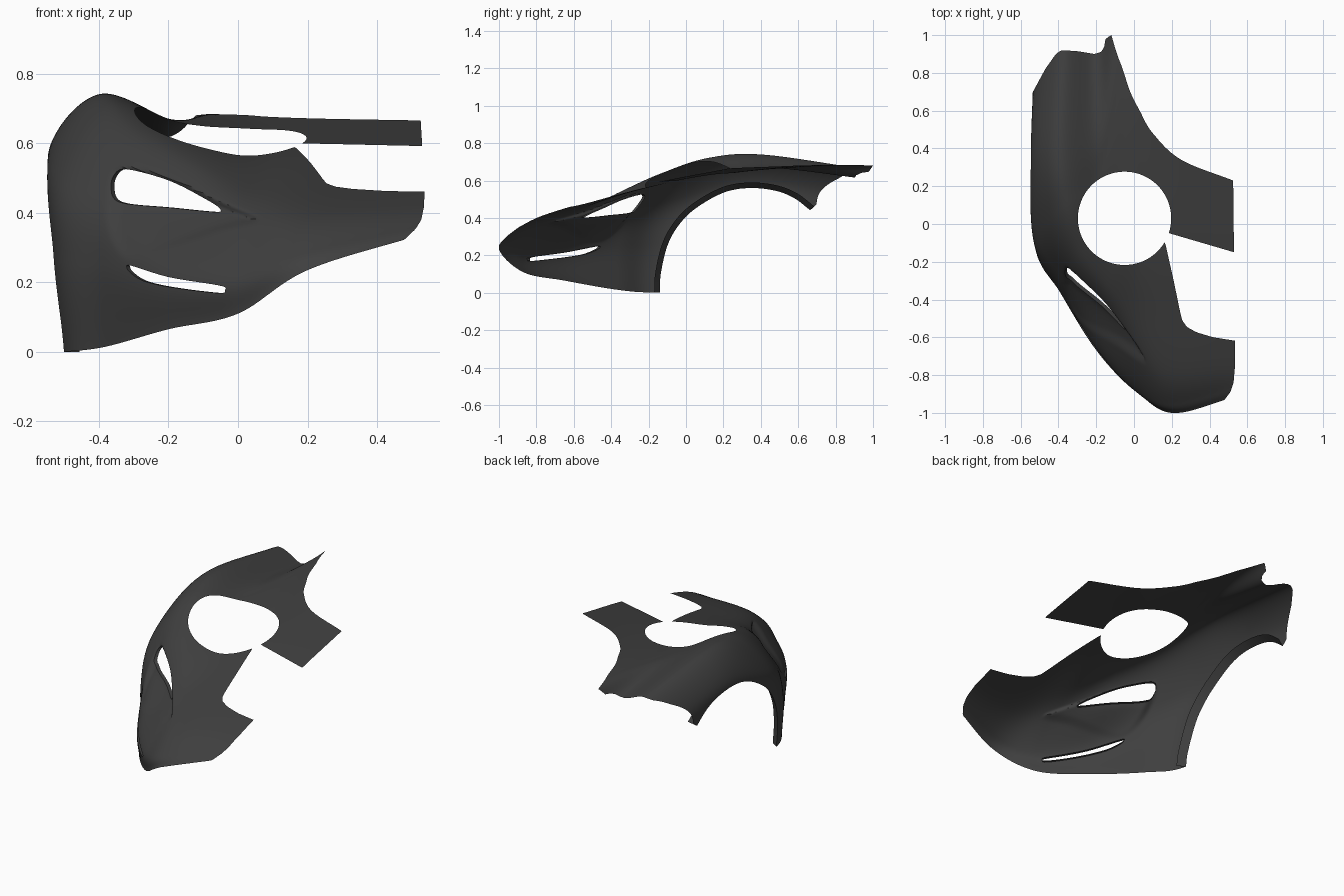
import bpy, bmesh, math
from mathutils import Vector

if "Cube" in bpy.data.objects:
    bpy.data.objects.remove(bpy.data.objects["Cube"])

# Feature lines of the panel, each running from the centre, round the nose, to the fender rear
bottom = [(.52, -.92, .335), (.2, -1, .235), (0, -.87, .11), (-.2, -.65, .065),
          (-.38, -.36, .015), (-.5, -.14, 0), (-.52, .35, 0), (-.52, .8, 0)]
belt = [(.535, -.87, .365), (.2, -.955, .29), (0, -.865, .22), (-.2, -.655, .22),
        (-.39, -.36, .25), (-.525, -.12, .27), (-.535, .35, .4), (-.535, .8, .35)]
shoulder = [(.535, -.76, .415), (.2, -.8, .39), (.02, -.7, .375), (-.17, -.5, .38),
            (-.38, -.28, .44), (-.515, -.05, .5), (-.537, .35, .6), (-.51, .85, .54)]
crest = [(.535, -.55, .48), (.2, -.5, .485), (.02, -.45, .49), (-.14, -.32, .555),
         (-.28, -.14, .635), (-.37, .1, .715), (-.4, .4, .738), (-.38, .95, .66)]
valley = [(.53, -.2, .58), (.2, -.12, .585), (.06, -.1, .585), (-.02, 0, .61),
          (-.1, .12, .635), (-.17, .28, .66), (-.2, .5, .665), (-.21, .95, .61)]
screen_edge = [(.525, .23, .665), (.25, .34, .67), (.1, .48, .675), (.03, .6, .68),
               (-.02, .7, .682), (-.06, .82, .683), (-.09, .9, .683), (-.12, 1, .68)]


def spline(pts, n, closed=False):
    """Smooth curve through points, n steps per span."""
    p = [Vector(q) for q in pts]
    if closed:
        p = [p[-1]] + p + p[:2]
    else:
        p = [2 * p[0] - p[1]] + p + [2 * p[-1] - p[-2]]
    out = []
    for i in range(1, len(p) - 2):
        a, b, c, d = p[i - 1:i + 3]
        for k in range(n):
            t = k / n
            out.append(.5 * (2 * b + (c - a) * t + (2 * a - 5 * b + 4 * c - d) * t * t
                             + (3 * b - a - 3 * c + d) * t ** 3))
    if not closed:
        out.append(p[-2])
    return out


def outline(pts, i, j):
    """Signed distance to a closed outline seen along one axis (negative inside)."""
    P = [(q[0], q[1]) for q in pts]
    segs = list(zip(P, P[1:] + P[:1]))

    def f(co):
        x, y, best, inside = co[i], co[j], 1e9, False
        for (ax, ay), (bx, by) in segs:
            ex, ey, wx, wy = bx - ax, by - ay, x - ax, y - ay
            t = max(0, min(1, (wx * ex + wy * ey) / (ex * ex + ey * ey + 1e-12)))
            best = min(best, (wx - t * ex) ** 2 + (wy - t * ey) ** 2)
            if (ay > y) != (by > y) and x < ax + (y - ay) * ex / ey:
                inside = not inside
        return -math.sqrt(best) if inside else math.sqrt(best)
    return f


def trim(bm, f):
    """Cut away the part of the sheet where f is negative; return the new rim."""
    d = {}
    for v in bm.verts:
        s = f(v.co)
        d[v] = s if abs(s) > 1e-5 else 1e-5
    rim = []
    for e in list(bm.edges):
        a, b = e.verts
        if d[a] * d[b] < 0:
            _, nv = bmesh.utils.edge_split(e, a, d[a] / (d[a] - d[b]))
            d[nv] = 0
            rim.append(nv)
    bmesh.ops.connect_verts(bm, verts=rim)
    gone = [fc for fc in bm.faces if min(d[v] for v in fc.verts) < 0]
    bmesh.ops.delete(bm, geom=gone, context='FACES')
    return {v for v in rim if v.is_valid}


def flange(bm, rim, move):
    """Fold a lip inwards from a trimmed rim."""
    edges = [e for e in bm.edges if e.is_boundary and all(v in rim for v in e.verts)]
    new = bmesh.ops.extrude_edge_only(bm, edges=edges)['geom']
    for v in new:
        if isinstance(v, bmesh.types.BMVert):
            v.co += move(v.co)


# Lofted skin
lines = [spline(c, 22) for c in (bottom, belt, shoulder, crest, valley, screen_edge)]
columns = [spline(c, 20) for c in zip(*lines)]
bm = bmesh.new()
grid = [[bm.verts.new(p) for p in col] for col in columns]
for a, b in zip(grid, grid[1:]):
    for k in range(len(a) - 1):
        bm.faces.new((a[k], b[k], b[k + 1], a[k + 1]))
bm.normal_update()
if sum(fc.normal.z for fc in bm.faces) < 0:
    bmesh.ops.reverse_faces(bm, faces=bm.faces[:])

# Recess sunk around the headlight and down to the lower intake
recess = outline(spline([(-.375, .5), (-.33, .535), (-.2, .505), (-.07, .445), (.07, .38),
                         (-.06, .34), (-.2, .29), (-.32, .26), (-.375, .36)], 4, True), 0, 2)
for v in bm.verts:
    if v.co.y < 0 and -.42 < v.co.x < .1 and .2 < v.co.z < .56:
        t = max(0, min(1, -recess(v.co) / .03))
        fade = max(0, min(1, (v.co.z - .25) / .15))
        v.co += Vector((.6, .8, 0)) * .025 * t * t * (3 - 2 * t) * fade

# Wheel arch with folded lip
arch = [(-.14, .0), (-.135, .1), (-.1, .25), (-.04, .36), (.05, .45), (.2, .535), (.34, .56),
        (.48, .545), (.58, .505), (.665, .44)]
arch_pts = [(-.14, -.2)] + [tuple(p) for p in spline([(y, z, 0) for y, z in arch], 5)]
rim = trim(bm, outline(arch_pts + [(.85, .62), (.93, .6), (1.2, .55), (1.2, -.2)], 1, 2))
rim = {v for v in rim if v.co.y < .665}
flange(bm, rim, lambda c: Vector((.045, 0, 0))
       + .03 * Vector((0, c.y - .3, max(c.z - .1, 0))).normalized())

# Rear end outline
trim(bm, outline([(-.6, .58), (-.535, .7), (-.47, .82), (-.41, .905), (-.38, .92), (-.3, .915),
                  (-.21, .9), (-.175, .91), (-.158, .935), (-.15, .985), (-.12, 1.02),
                  (-.3, 1.2), (-.7, 1.1)], 0, 1))

# Round lamp hole and bonnet opening
trim(bm, lambda c: math.hypot(c.x + .05, c.y - .03) - .247 if c.z > .5 else 1)
trim(bm, outline([(.1, -.02), (.19, -.05), (.6, -.17), (.6, -.61), (.53, -.617), (.42, -.6),
                  (.33, -.573), (.28, -.545), (.255, -.51), (.245, -.47), (.21, -.3),
                  (.165, -.1)], 0, 1))

# Headlight opening and lower intake, each with a short lip
headlight = [(-.365, .47), (-.355, .51), (-.32, .525), (-.2, .493), (-.1, .443), (-.053, .413),
             (-.062, .402), (-.2, .415), (-.34, .43)]
intake = [(-.32, .25), (-.2, .215), (-.05, .19), (-.038, .178), (-.055, .169), (-.2, .187),
          (-.285, .21)]
for shape in (headlight, intake):
    rim = trim(bm, outline(spline([(x, z, 0) for x, z in shape], 5, True), 0, 2))
    flange(bm, rim, lambda c: Vector((.01, .015, 0)))

# Rounded inner corner of the nose
trim(bm, outline([(.6, -.74), (.534, -.76), (.527, -.84), (.51, -.89), (.48, -.93),
                  (.44, -.955), (.4, -1.1), (.6, -1.1)], 0, 1))

mesh = bpy.data.meshes.new("front_fender_panel")
bm.to_mesh(mesh)
bm.free()
panel = bpy.data.objects.new("front_fender_panel", mesh)
bpy.context.collection.objects.link(panel)
mat = bpy.data.materials.new("dark_grey")
mat.diffuse_color = (.05, .05, .05, 1)
mat.use_nodes = True
mat.node_tree.nodes["Principled BSDF"].inputs["Base Color"].default_value = mat.diffuse_color
mesh.materials.append(mat)
bpy.context.view_layer.objects.active = panel
panel.select_set(True)
bpy.ops.object.shade_smooth_by_angle(angle=math.radians(35))
